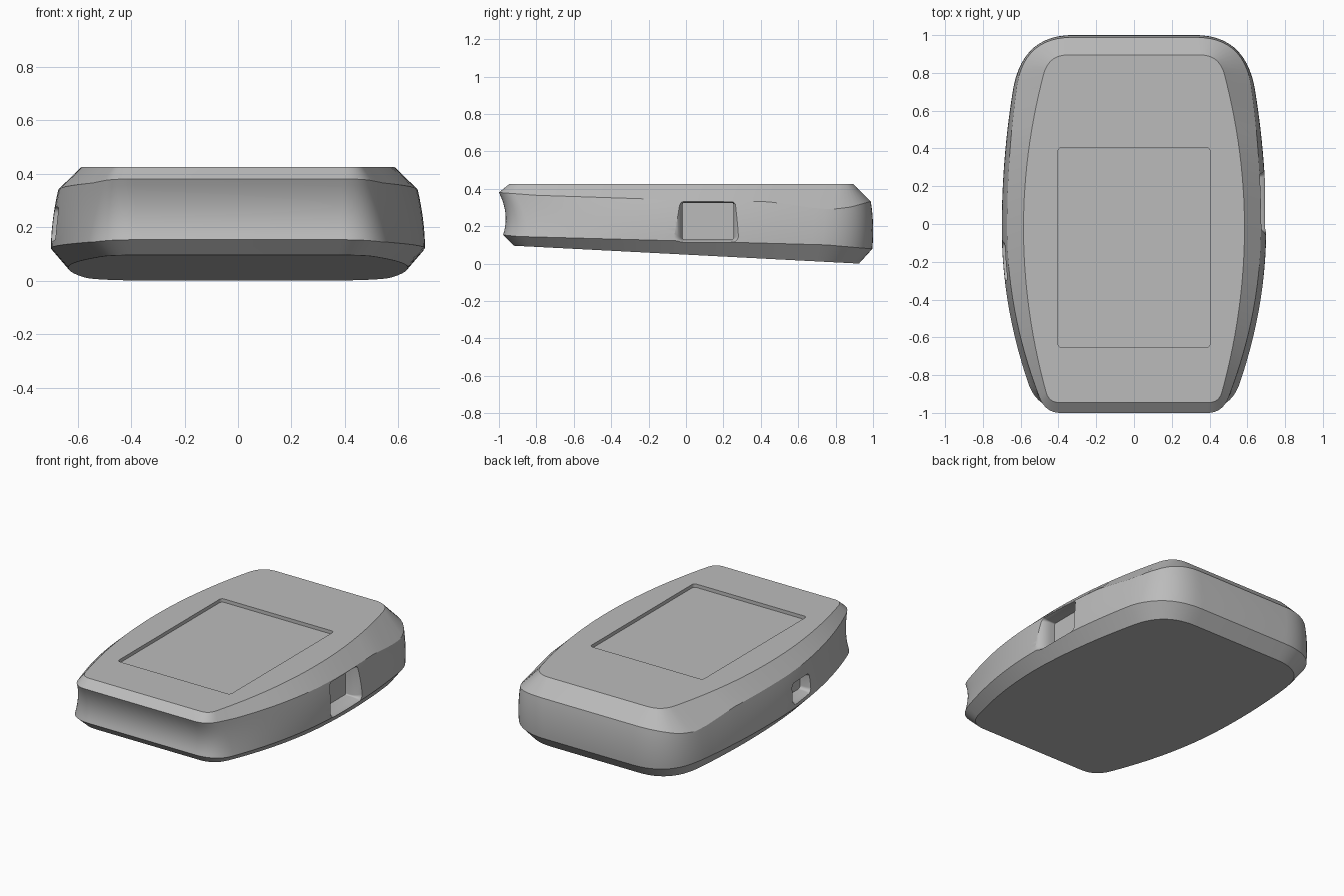
import bpy, bmesh, math
from mathutils import Vector

cube = bpy.data.objects.get("Cube")
if cube:
    bpy.data.objects.remove(cube, do_unlink=True)

grey = bpy.data.materials.new("casing_grey")
grey.use_nodes = True
grey.diffuse_color = (0.5, 0.5, 0.5, 1)
grey.node_tree.nodes["Principled BSDF"].inputs["Base Color"].default_value = (0.5, 0.5, 0.5, 1)


def loft(name, rings):
    """Closed solid skinned through rings of equal point count."""
    bm = bmesh.new()
    loops = [[bm.verts.new(p) for p in ring] for ring in rings]
    n = len(loops[0])
    for a, b in zip(loops, loops[1:]):
        for i in range(n):
            j = (i + 1) % n
            bm.faces.new((a[i], a[j], b[j], b[i]))
    bm.faces.new(loops[0][::-1])
    bm.faces.new(loops[-1])
    bmesh.ops.recalc_face_normals(bm, faces=bm.faces)
    mesh = bpy.data.meshes.new(name)
    bm.to_mesh(mesh)
    bm.free()
    mesh.materials.append(grey)
    obj = bpy.data.objects.new(name, mesh)
    bpy.context.collection.objects.link(obj)
    return obj


def interp(table, y):
    for (y0, z0), (y1, z1) in zip(table, table[1:]):
        if y <= y1:
            return z0 + (z1 - z0) * max(0, (y - y0) / (y1 - y0))
    return table[-1][1]


MID_Y = -0.02


def outline(width, front, back, front_w, back_w, front_r, back_r):
    """Barrel-sided outline with blended corners, mirrored in x."""
    def side(y):
        end, w = (front, front_w) if y < MID_Y else (back, back_w)
        return Vector((width - (width - w) * ((y - MID_Y) / (end - MID_Y)) ** 2, y))

    def corner(p, c, q, steps=12):
        return [p * (1 - t) ** 2 + c * 2 * t * (1 - t) + q * t * t
                for t in (i / steps for i in range(steps + 1))]

    y0, y1 = front + front_r, back - back_r
    half = corner(Vector((front_w - front_r, front)), Vector((front_w, front)), side(y0))
    half += [side(y0 + (y1 - y0) * i / 28) for i in range(1, 28)]
    half += corner(side(y1), Vector((back_w, back)), Vector((back_w - back_r, back)))
    return half + [Vector((-p.x, p.y)) for p in reversed(half)]


def rounded_rect(hu, hv, r, steps=6):
    pts = []
    for k, (su, sv) in enumerate(((1, 1), (-1, 1), (-1, -1), (1, -1))):
        for i in range(steps + 1):
            a = (k + i / steps) * math.pi / 2
            pts.append((su * (hu - r) + r * math.cos(a), sv * (hv - r) + r * math.sin(a)))
    return pts


# Heights of the two seams that bound the side wall, from front to back
low_seam = [(-1, 0.155), (-0.9, 0.145), (0.75, 0.10), (1, 0.078)]
high_seam = [(-1, 0.38), (-0.8, 0.365), (-0.1, 0.342), (0.45, 0.33),
             (0.68, 0.297), (0.78, 0.29), (0.88, 0.302), (1, 0.336)]

# Casing: tilted base, lower chamfer, curved wall, upper chamfer, flat top
base = outline(0.635, -0.92, 0.925, 0.47, 0.53, 0.1, 0.22)
rings = [[(p.x, p.y, 0.0517 * (0.925 - p.y)) for p in base]]
low_shape = (0.70, -0.978, 0.996, 0.51, 0.585, 0.13, 0.27)
high_shape = (0.672, -1.0, 0.988, 0.468, 0.578, 0.08, 0.25)
WALL = 10
for k in range(WALL + 1):
    t = k / WALL
    bow = 4 * t * (1 - t)
    shape = [a + (b - a) * t for a, b in zip(low_shape, high_shape)]
    shape[0] += 0.006 * bow
    shape[1] += 0.024 * bow
    shape[2] += 0.008 * bow
    rings.append([(p.x, p.y, interp(low_seam, p.y) * (1 - t) + interp(high_seam, p.y) * t)
                  for p in outline(*shape)])
top = outline(0.585, -0.945, 0.895, 0.45, 0.45, 0.055, 0.1)
rings.append([(p.x, p.y, 0.425) for p in top])
casing = loft("casing", rings)


def pocket(name, sign, y, z, inner, outer, floor, mouth):
    """Side opening cutter: straight at the floor, flaring out to the surface."""
    sections = [(floor, 0), (floor + 0.03, 0)]
    for i in range(1, 9):
        a = i / 8 * math.pi / 2
        sections.append((floor + 0.03 + (mouth - floor - 0.03) * math.sin(a), 1 - math.cos(a)))
    sections.append((0.8, 1))
    return loft(name, [[(sign * x, y + u, z + v) for u, v in
                        rounded_rect(*[a + (b - a) * f for a, b in zip(inner, outer)])]
                       for x, f in sections])


# Recessed display panel and the two side openings
cutters = [
    loft("display_cutter", [[(u, v - 0.125, z) for u, v in rounded_rect(0.402, 0.53, 0.02)]
                            for z in (0.403, 0.5)]),
    pocket("large_port_cutter", 1, 0.118, 0.227, (0.135, 0.098, 0.008), (0.19, 0.124, 0.06), 0.59, 0.70),
    pocket("small_port_cutter", -1, -0.2, 0.215, (0.09, 0.055, 0.02), (0.12, 0.08, 0.05), 0.61, 0.70),
]
bpy.ops.object.select_all(action='DESELECT')
casing.select_set(True)
bpy.context.view_layer.objects.active = casing
for cutter in cutters:
    cutter.hide_render = True
    mod = casing.modifiers.new(cutter.name, 'BOOLEAN')
    mod.operation = 'DIFFERENCE'
    mod.solver = 'EXACT'
    mod.object = cutter
    bpy.ops.object.modifier_apply(modifier=mod.name)
    bpy.data.objects.remove(cutter, do_unlink=True)

bpy.ops.object.shade_smooth_by_angle(angle=math.radians(25))
